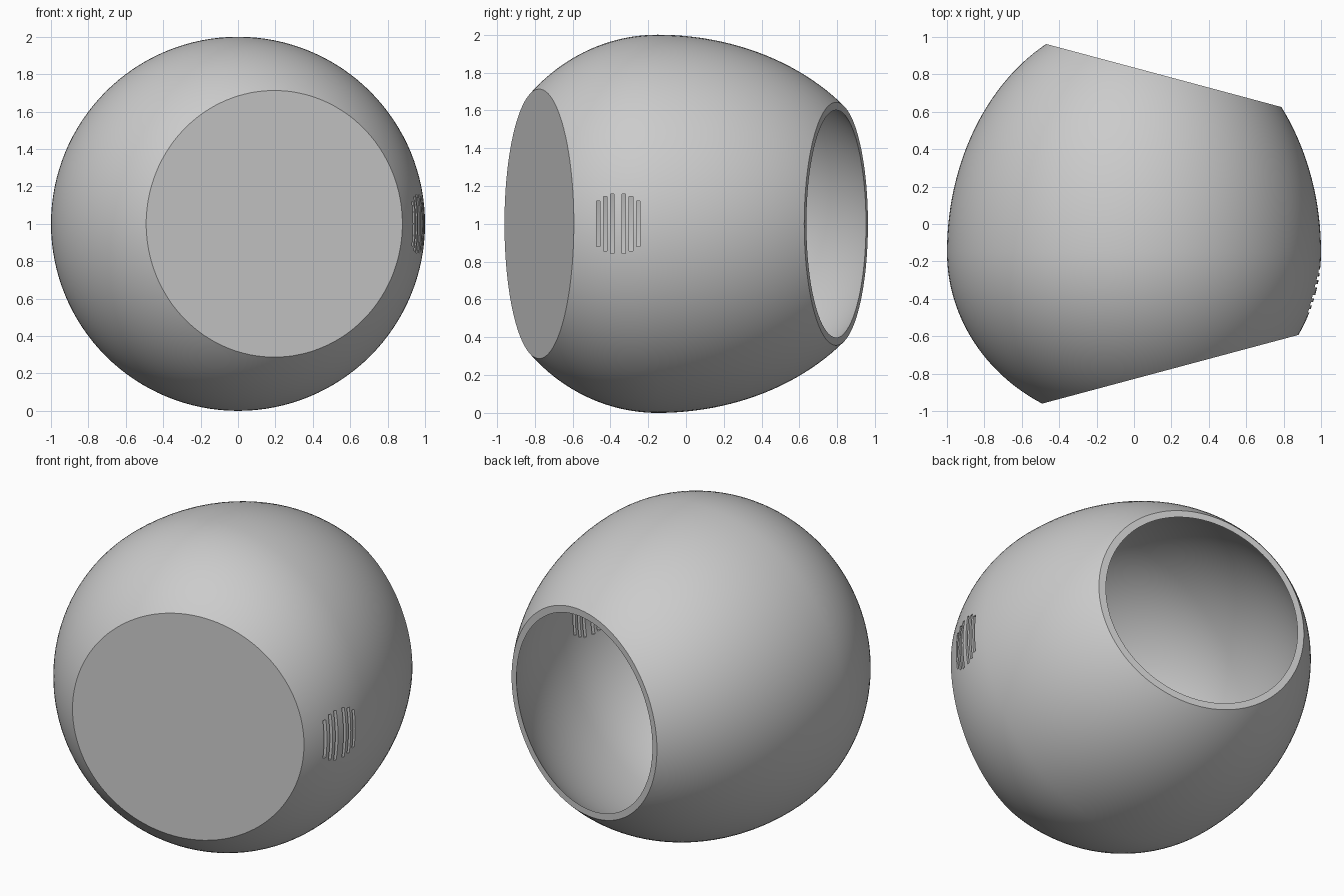
import bpy
import bmesh
import math
from mathutils import Matrix, Vector

cube = bpy.data.objects.get("Cube")
if cube:
    bpy.data.objects.remove(cube, do_unlink=True)

grey = bpy.data.materials.new("plain grey")
grey.use_nodes = True
grey.diffuse_color = (0.6, 0.6, 0.6, 1)
grey.node_tree.nodes["Principled BSDF"].inputs["Base Color"].default_value = (0.6, 0.6, 0.6, 1)

CENTRE = Vector((0, -0.15, 1))
WALL = 0.03
TILT = math.radians(15)
FRONT_POINT = Vector((0.2, -0.775, 1))
FRONT_NORMAL = Vector((math.sin(TILT), -math.cos(TILT), 0))
BACK_POINT = Vector((0.155, 0.795, 1))
BACK_NORMAL = Vector((math.sin(TILT), math.cos(TILT), 0))


def make_object(name, bm):
    mesh = bpy.data.meshes.new(name)
    bmesh.ops.recalc_face_normals(bm, faces=bm.faces[:])
    bm.to_mesh(mesh)
    bm.free()
    mesh.materials.append(grey)
    obj = bpy.data.objects.new(name, mesh)
    bpy.context.collection.objects.link(obj)
    return obj


def egg(inset):
    """Round body about the y axis, blunt at the front and longer at the back."""
    bm = bmesh.new()
    bmesh.ops.create_uvsphere(bm, u_segments=128, v_segments=80, radius=1)
    bmesh.ops.rotate(bm, verts=bm.verts[:], matrix=Matrix.Rotation(math.pi / 2, 3, "X"))
    for v in bm.verts:
        length = 0.93 if v.co.y < 0 else 1.26
        v.co.x *= 1 - inset
        v.co.z *= 1 - inset
        v.co.y *= length - inset
        v.co += CENTRE
    return bm


def slice_flat(bm, point, normal):
    """Cut off everything beyond a plane and close the cut."""
    cut = bmesh.ops.bisect_plane(bm, geom=bm.verts[:] + bm.edges[:] + bm.faces[:],
                                 plane_co=point, plane_no=normal, clear_outer=True)
    edges = [e for e in cut["geom_cut"] if isinstance(e, bmesh.types.BMEdge)]
    bmesh.ops.contextual_create(bm, geom=edges)


# Outer body with its two slanted flats
bm = egg(0)
slice_flat(bm, FRONT_POINT, FRONT_NORMAL)
slice_flat(bm, BACK_POINT, BACK_NORMAL)
body = make_object("hollow_shell", bm)

# Cavity, open through the back flat and closed behind the front flat
bm = egg(WALL)
slice_flat(bm, FRONT_POINT - FRONT_NORMAL * WALL, FRONT_NORMAL)
cavity = make_object("cavity_cutter", bm)

# Vent: six upright slots bounded by a circle
bm = bmesh.new()
for side in (-1, 1):
    for offset in (0.03, 0.068, 0.106):
        height = 2 * math.sqrt(0.16 ** 2 - offset ** 2)
        place = Matrix.Translation((0.95, -0.359 + side * offset, 1))
        bmesh.ops.create_cube(bm, size=1, matrix=place @ Matrix.Diagonal((0.3, 0.019, height, 1)))
vent = make_object("vent_cutter", bm)

# Carve the body, then drop the cutters
for cutter in (cavity, vent):
    cutter.hide_render = True
    mod = body.modifiers.new(cutter.name, "BOOLEAN")
    mod.operation = "DIFFERENCE"
    mod.solver = "EXACT"
    mod.object = cutter
bpy.context.view_layer.update()
graph = bpy.context.evaluated_depsgraph_get()
carved = bpy.data.meshes.new_from_object(body.evaluated_get(graph))
body.modifiers.clear()
body.data = carved
for cutter in (cavity, vent):
    bpy.data.objects.remove(cutter, do_unlink=True)

# Smooth curved walls, crisp rims
bpy.ops.object.select_all(action="DESELECT")
body.select_set(True)
bpy.context.view_layer.objects.active = body
bpy.ops.object.shade_smooth_by_angle(angle=math.radians(30))
